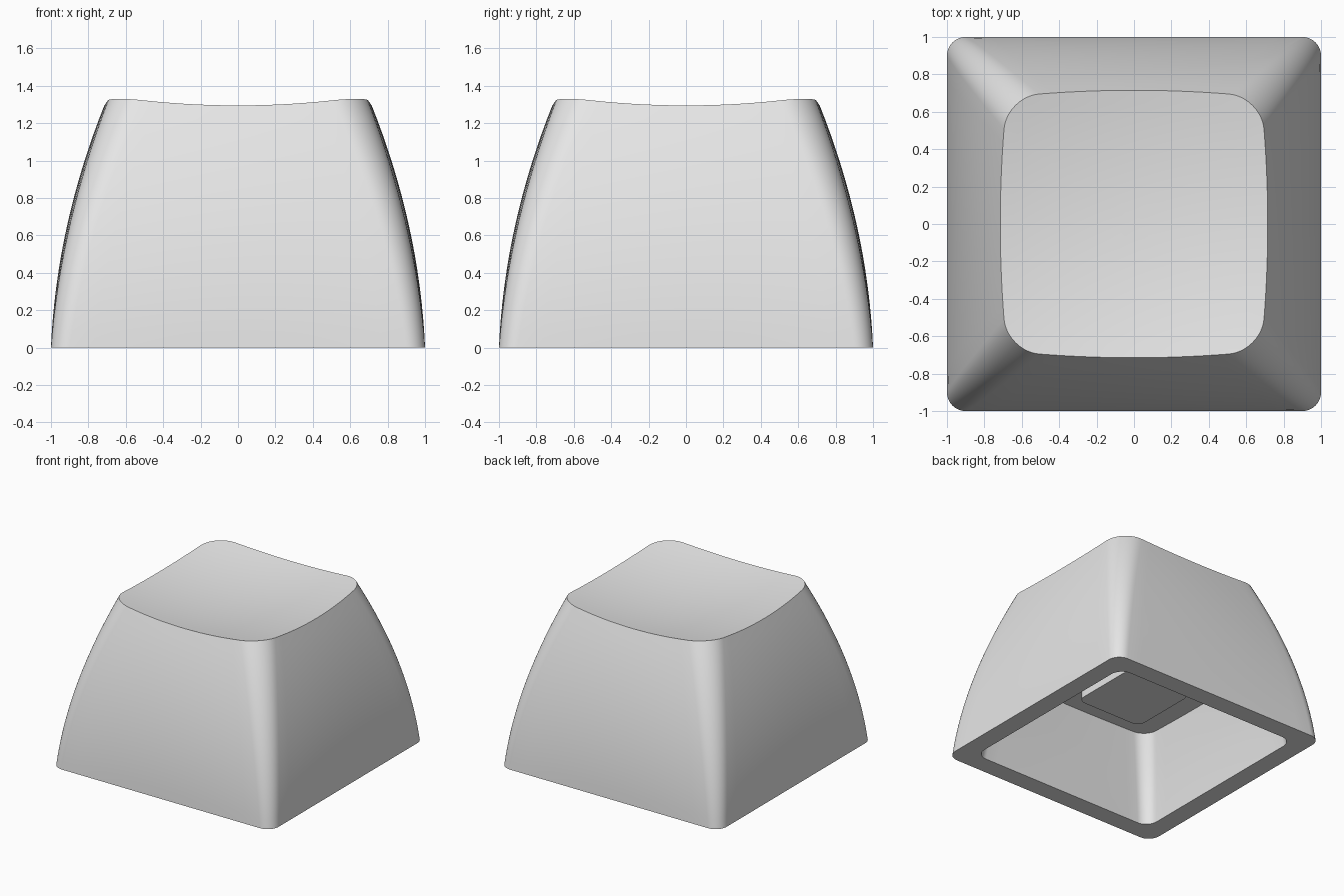
import bpy
import bmesh
import math

old = bpy.data.objects.get("Cube")
if old:
    bpy.data.objects.remove(old, do_unlink=True)

SIDE_STEPS, ARC_STEPS, WALL_STEPS, DISH_STEPS = 14, 10, 16, 10

# Single plain material
grey = bpy.data.materials.new("light_grey")
grey.use_nodes = True
colour = (0.8, 0.8, 0.8, 1)
grey.diffuse_color = colour
grey.node_tree.nodes["Principled BSDF"].inputs["Base Color"].default_value = colour


def rounded_square(half, radius, bulge=0.0):
    """Outline with rounded corners and optionally bowed sides."""
    flat = half - radius
    side = [(half, -flat + 2 * flat * i / SIDE_STEPS) for i in range(SIDE_STEPS)]
    for i in range(ARC_STEPS):
        a = math.pi / 2 * i / ARC_STEPS
        side.append((flat + radius * math.cos(a), flat + radius * math.sin(a)))
    points = []
    for _ in range(4):
        points += side
        side = [(-y, x) for x, y in side]
    return [(x * (1 - bulge * (y / half) ** 2), y * (1 - bulge * (x / half) ** 2))
            for x, y in points]


def dish_height(x, y):
    return 1.233 + 0.12 * (x * x + y * y)


def add_ring(bm, points, height):
    return [bm.verts.new((x, y, height(x, y) if callable(height) else height))
            for x, y in points]


def bridge(bm, a, b):
    n = len(a)
    for i in range(n):
        j = (i + 1) % n
        bm.faces.new((a[i], a[j], b[j], b[i]))


def finish(bm, name):
    bmesh.ops.recalc_face_normals(bm, faces=bm.faces)
    mesh = bpy.data.meshes.new(name)
    bm.to_mesh(mesh)
    bm.free()
    mesh.materials.append(grey)
    obj = bpy.data.objects.new(name, mesh)
    bpy.context.collection.objects.link(obj)
    bpy.ops.object.select_all(action="DESELECT")
    obj.select_set(True)
    bpy.context.view_layer.objects.active = obj
    bpy.ops.object.shade_smooth_by_angle(angle=math.radians(30))
    return obj


# Hollow cap: cavity ceiling, cavity walls, rim, curved outer walls, dished top
bm = bmesh.new()
top_outline = rounded_square(0.715, 0.18, 0.05)

ceiling = add_ring(bm, rounded_square(0.74, 0.12, 0.02), 0.69)
bm.faces.new(ceiling)
previous = ceiling
for t in (0.66, 0.33, 0):
    half = 0.845 - 0.035 * t - 0.07 * t * t
    ring = add_ring(bm, rounded_square(half, 0.1 + 0.02 * t, 0.02 * t), 0.69 * t)
    bridge(bm, previous, ring)
    previous = ring

for step in range(WALL_STEPS + 1):
    t = step / WALL_STEPS
    half = 1 - 0.055 * t - 0.23 * t * t
    outline = rounded_square(half, 0.1 + 0.08 * t, 0.05 * t)
    ring = [bm.verts.new((x, y, t * dish_height(*top)))
            for (x, y), top in zip(outline, top_outline)]
    bridge(bm, previous, ring)
    previous = ring

for step in range(1, DISH_STEPS):
    s = 1 - step / DISH_STEPS
    ring = add_ring(bm, [(x * s, y * s) for x, y in top_outline], dish_height)
    bridge(bm, previous, ring)
    previous = ring
centre = bm.verts.new((0, 0, dish_height(0, 0)))
for i, vert in enumerate(previous):
    bm.faces.new((vert, previous[(i + 1) % len(previous)], centre))
finish(bm, "cap_shell")

# Mounting stem hanging from the cavity ceiling
bm = bmesh.new()
outline = rounded_square(0.3, 0.07)
lower = add_ring(bm, outline, 0.435)
upper = add_ring(bm, outline, 0.7)
bridge(bm, lower, upper)
bm.faces.new(lower)
bm.faces.new(upper)
finish(bm, "stem")
